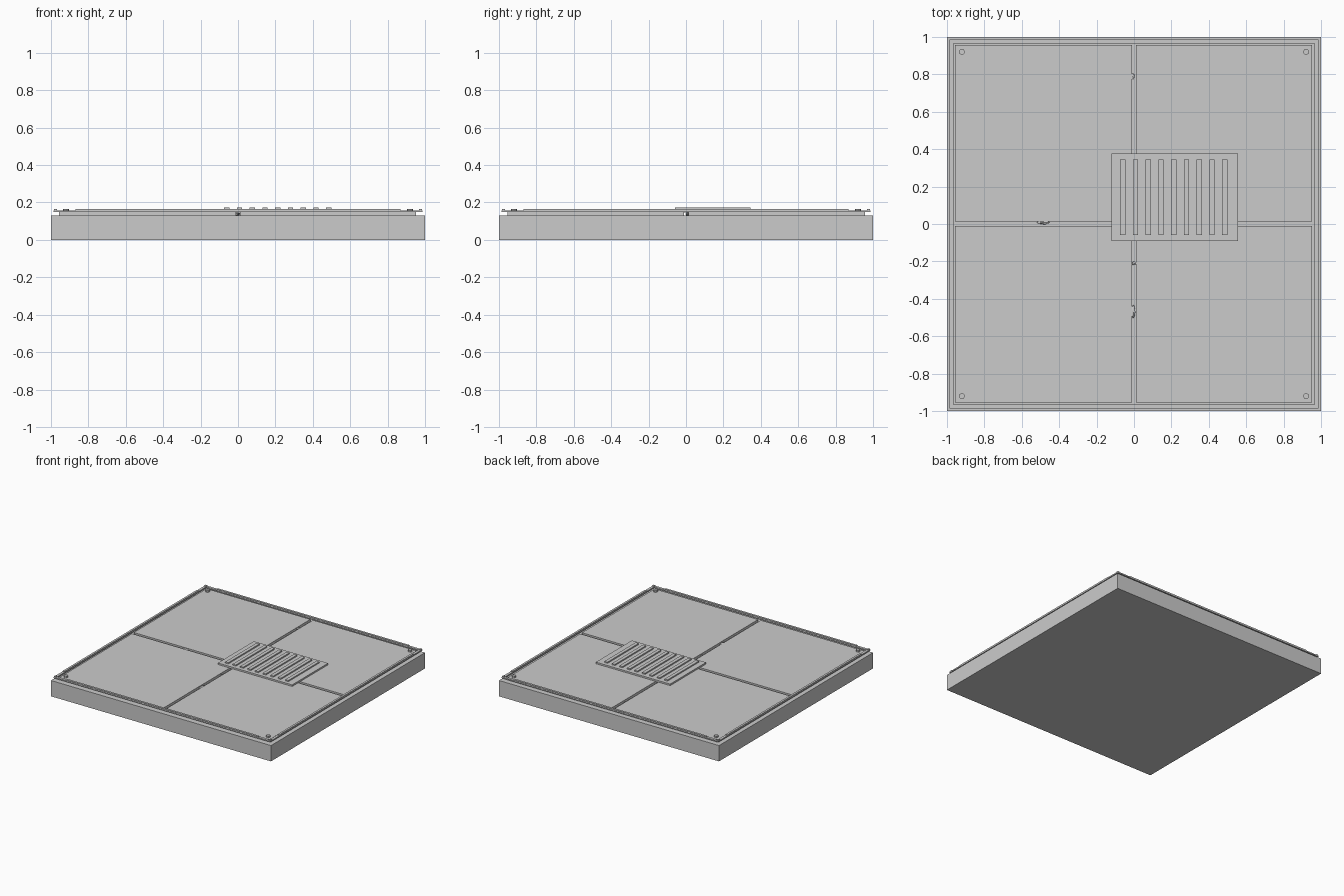
import bpy, bmesh, math, random
from mathutils import Vector

if "Cube" in bpy.data.objects:
    bpy.data.objects.remove(bpy.data.objects["Cube"])

random.seed(4)
grey = bpy.data.materials.new("concrete grey")
grey.diffuse_color = (0.6, 0.6, 0.6, 1)
grey.use_nodes = True
grey.node_tree.nodes["Principled BSDF"].inputs["Base Color"].default_value = grey.diffuse_color


def finish(name, bm):
    me = bpy.data.meshes.new(name)
    bm.to_mesh(me)
    bm.free()
    me.materials.append(grey)
    ob = bpy.data.objects.new(name, me)
    bpy.context.collection.objects.link(ob)
    return ob


def box(name, lo, hi):
    bm = bmesh.new()
    bmesh.ops.create_cube(bm, size=1)
    lo, hi = Vector(lo), Vector(hi)
    for v in bm.verts:
        v.co = Vector([(a + b) / 2 + c * (b - a) for a, b, c in zip(lo, hi, v.co)])
    return finish(name, bm)


def square_ring(name, inner, outer, z0, z1):
    bm = bmesh.new()
    corners = [(-1, -1), (1, -1), (1, 1), (-1, 1)]
    loops = [[bm.verts.new((x * r, y * r, z)) for x, y in corners]
             for r, z in ((inner, z0), (outer, z0), (outer, z1), (inner, z1))]
    for k in range(4):
        a, b = loops[k], loops[(k + 1) % 4]
        for i in range(4):
            j = (i + 1) % 4
            bm.faces.new((a[i], a[j], b[j], b[i]))
    bmesh.ops.recalc_face_normals(bm, faces=bm.faces)
    return finish(name, bm)


def rubble(name, x, y, z, sx, sy, sz):
    bm = bmesh.new()
    bmesh.ops.create_icosphere(bm, subdivisions=1, radius=1)
    for v in bm.verts:
        k = random.uniform(0.8, 1.05)
        v.co = Vector((x + v.co.x * sx * k, y + v.co.y * sy * k, z + v.co.z * sz * k))
    return finish(name, bm)


# Foundation slab
box("base_slab", (-1, -1, 0), (1, 1, 0.13))

# Four floor panels separated by a cross-shaped groove
for sx, xs in (("left", (-0.956, -0.012)), ("right", (0.012, 0.953))):
    for sy, ys in (("front", (-0.954, -0.011)), ("back", (0.013, 0.957))):
        box(f"panel_{sy}_{sx}", (xs[0], ys[0], 0.13), (xs[1], ys[1], 0.149))

# Raised border frame hovering over the edge channel, with a top trim
square_ring("border_frame", 0.965, 0.986, 0.148, 0.158)
for s in (-1, 1):
    a, b = sorted((s * 0.967, s * 0.984))
    box("border_trim_x", (-0.87, a, 0.158), (0.87, b, 0.164))
    box("border_trim_y", (a, -0.87, 0.158), (b, 0.87, 0.164))
    # Corner caps and corner bolts
    for t in (-1, 1):
        c, d = sorted((t * 0.967, t * 0.984))
        box("corner_cap", (a, c, 0.158), (b, d, 0.164))
        bm = bmesh.new()
        bmesh.ops.create_cone(bm, cap_ends=True, segments=8, radius1=0.016,
                              radius2=0.016, depth=0.015)
        bmesh.ops.translate(bm, verts=bm.verts, vec=(s * 0.92, t * 0.92, 0.1565))
        finish("corner_bolt", bm)

# Vent plate with nine slats
box("vent_plate", (-0.12, -0.09, 0.146), (0.555, 0.377, 0.162))
for i in range(9):
    x = -0.06 + i * 0.0682
    box("vent_slat", (x - 0.014, -0.06, 0.162), (x + 0.014, 0.346, 0.172))

# Broken chunks lodged in the grooves
for x, y, sx, sy in ((-0.008, 0.79, 0.014, 0.02), (-0.485, 0.008, 0.04, 0.012),
                     (-0.004, -0.47, 0.014, 0.042), (0, -0.21, 0.014, 0.012)):
    rubble("groove_chunk", x, y, 0.137, sx, sy, 0.011)
